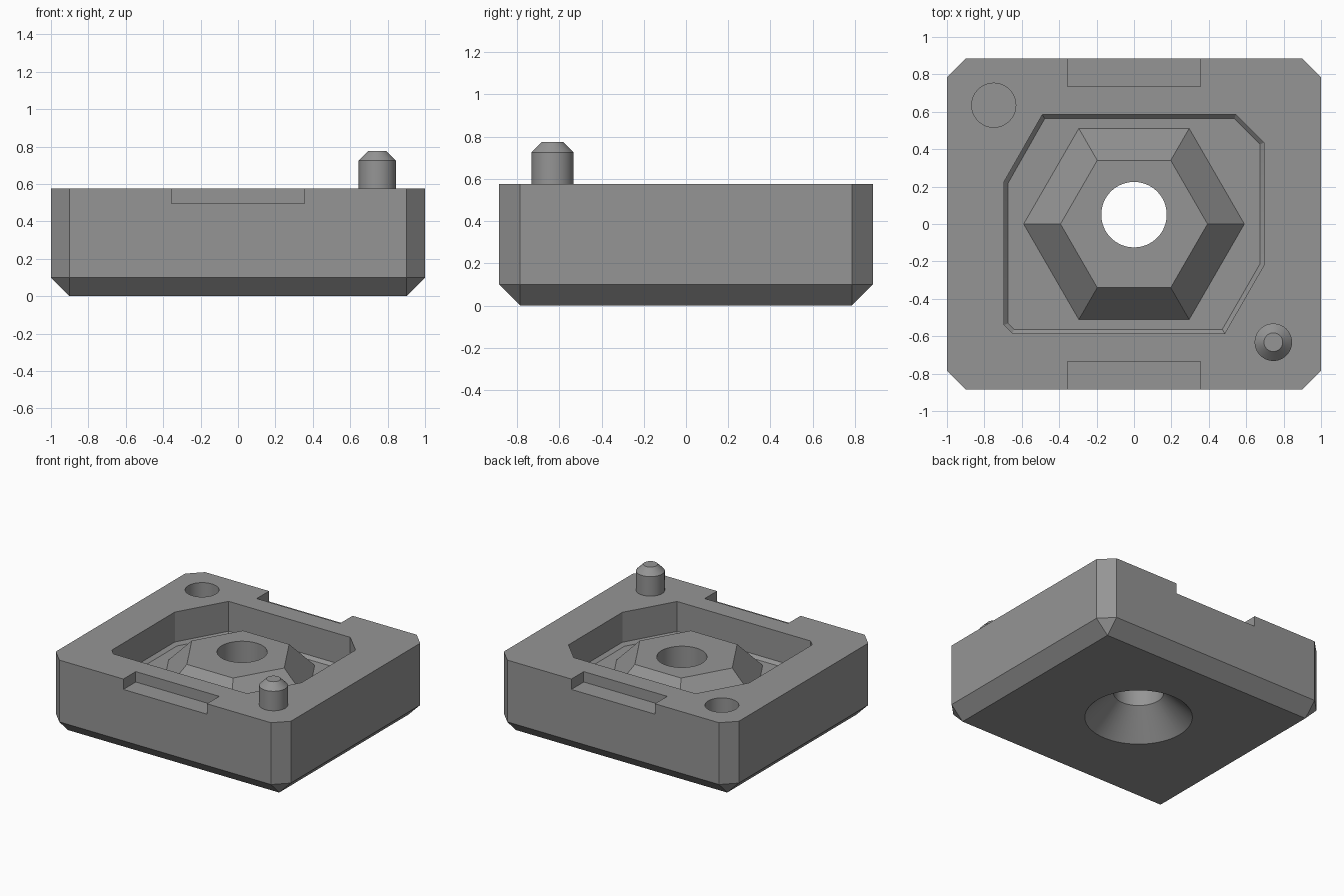
import bpy, bmesh, math
from mathutils import Vector

if "Cube" in bpy.data.objects:
    bpy.data.objects.remove(bpy.data.objects["Cube"])

grey = bpy.data.materials.new("mid grey")
grey.diffuse_color = (0.3, 0.3, 0.3, 1)
grey.use_nodes = True
grey.node_tree.nodes["Principled BSDF"].inputs["Base Color"].default_value = grey.diffuse_color


def loft(name, sections):
    """Closed solid through (points, z) sections with equal point counts."""
    bm = bmesh.new()
    rings = [[bm.verts.new((x, y, z)) for x, y in pts] for pts, z in sections]
    n = len(rings[0])
    for a, b in zip(rings, rings[1:]):
        for i in range(n):
            j = (i + 1) % n
            bm.faces.new((a[i], a[j], b[j], b[i]))
    bm.faces.new(rings[0][::-1])
    bm.faces.new(rings[-1])
    bmesh.ops.remove_doubles(bm, verts=bm.verts, dist=1e-5)
    bmesh.ops.recalc_face_normals(bm, faces=bm.faces)
    me = bpy.data.meshes.new(name)
    bm.to_mesh(me)
    bm.free()
    me.materials.append(grey)
    ob = bpy.data.objects.new(name, me)
    bpy.context.collection.objects.link(ob)
    return ob


def ring(r, n=64, cx=0, cy=0):
    return [(cx + r * math.cos(math.tau * i / n), cy + r * math.sin(math.tau * i / n))
            for i in range(n)]


def rect(x0, x1, y0, y1):
    return [(x0, y0), (x1, y0), (x1, y1), (x0, y1)]


def inset(pts, d):
    """Mitred inward offset of a counter-clockwise polygon."""
    out = []
    for i, p in enumerate(pts):
        p = Vector(p)
        a = (p - Vector(pts[i - 1])).normalized()
        b = (Vector(pts[(i + 1) % len(pts)]) - p).normalized()
        na, nb = Vector((-a.y, a.x)), Vector((-b.y, b.x))
        out.append(tuple(p + (na + nb) * d / (1 + na.dot(nb))))
    return out


def combine(target, tool, op):
    bpy.context.view_layer.objects.active = target
    m = target.modifiers.new(op, 'BOOLEAN')
    m.operation, m.object, m.solver = op, tool, 'EXACT'
    bpy.ops.object.modifier_apply(modifier=m.name)
    bpy.data.objects.remove(tool)


# Block: corner-cut body narrowing to a plain rectangle underneath
X, Y, C, TOP = 1.0, 0.885, 0.1, 0.575
outline = [(X - C, -Y), (X, C - Y), (X, Y - C), (X - C, Y),
           (C - X, Y), (-X, Y - C), (-X, C - Y), (C - X, -Y)]
foot = [(math.copysign(X - C, x), math.copysign(Y - C, y)) for x, y in outline]
block = loft("mould_block", [(foot, 0), (outline, C), (outline, TOP)])

# Cavity with a small chamfer around its floor
cavity = [(-0.65, -0.585), (0.485, -0.585), (0.695, -0.22), (0.695, 0.435),
          (0.545, 0.585), (-0.49, 0.585), (-0.695, 0.225), (-0.695, -0.54)]
combine(block, loft("cavity", [(inset(cavity, 0.022), 0.322), (cavity, 0.345),
                               (cavity, 0.7)]), 'DIFFERENCE')

# Tapered hexagonal island on the cavity floor
combine(block, loft("island", [(ring(0.59, 6), 0.25), (ring(0.59, 6), 0.322),
                               (ring(0.393, 6), 0.522)]), 'UNION')

# Pour hole flaring out towards the underside
combine(block, loft("pour_hole", [(ring(0.385, cy=0.05), -0.01), (ring(0.175, cy=0.05), 0.195),
                                  (ring(0.175, cy=0.05), 0.7)]), 'DIFFERENCE')

# Pry notches on the front and back edges
for s in (-1, 1):
    y0, y1 = sorted((s * 0.735, s * 1.0))
    notch = rect(-0.355, 0.355, y0, y1)
    combine(block, loft("notch", [(notch, 0.495), (notch, 0.7)]), 'DIFFERENCE')

# Registration socket and matching pin
socket = ring(0.118, 48, -0.75, 0.635)
combine(block, loft("socket", [(socket, 0.34), (socket, 0.7)]), 'DIFFERENCE')
pin = [(ring(r, 48, 0.745, -0.632), z) for r, z in ((0.1, 0.5), (0.1, 0.725), (0.05, 0.775))]
combine(block, loft("pin", pin), 'UNION')

# Smooth round walls, sharp edges
block.select_set(True)
bpy.context.view_layer.objects.active = block
bpy.ops.object.shade_smooth_by_angle(angle=math.radians(25))
